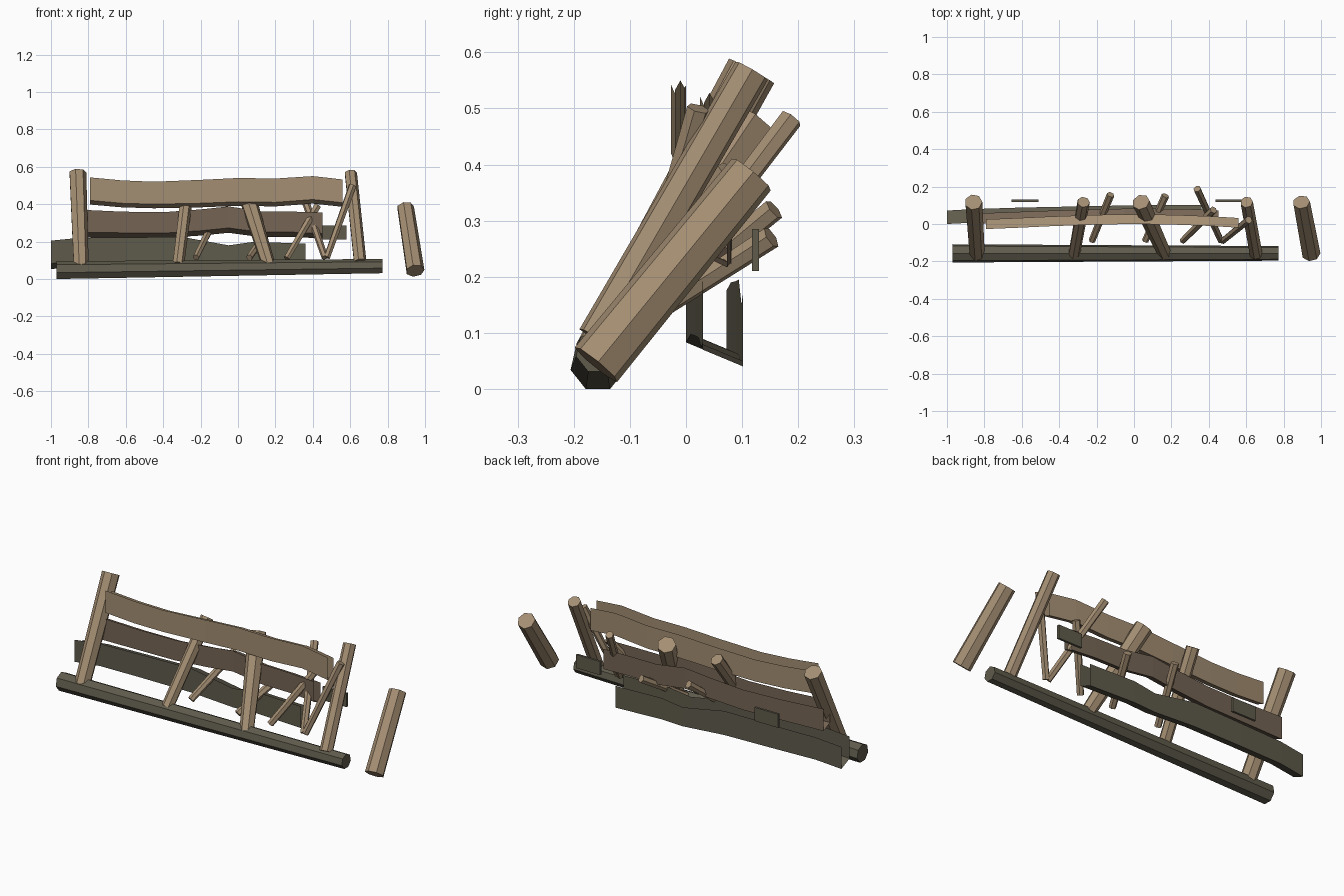
import bpy, bmesh, math
from mathutils import Vector

if "Cube" in bpy.data.objects:
    bpy.data.objects.remove(bpy.data.objects["Cube"])


def material(name, rgb):
    m = bpy.data.materials.new(name)
    m.diffuse_color = (*rgb, 1)
    m.use_nodes = True
    m.node_tree.nodes["Principled BSDF"].inputs["Base Color"].default_value = m.diffuse_color
    return m


TAN = material("pale_wood", (0.37, 0.27, 0.17))
BROWN = material("brown_wood", (0.18, 0.13, 0.09))
DARK = material("dark_wood", (0.115, 0.105, 0.072))


def finish(name, bm, mat):
    bmesh.ops.recalc_face_normals(bm, faces=bm.faces)
    me = bpy.data.meshes.new(name)
    bm.to_mesh(me)
    bm.free()
    me.materials.append(mat)
    ob = bpy.data.objects.new(name, me)
    bpy.context.collection.objects.link(ob)
    return ob


def pole(name, a, b, ra, rb, mat, sides=7):
    """Faceted, tapered pole from point a to point b."""
    a, b = Vector(a), Vector(b)
    axis = (b - a).normalized()
    u = axis.cross(Vector((1, 0, 0)) if abs(axis.x) < 0.8 else Vector((0, 0, 1))).normalized()
    v = axis.cross(u)
    bm = bmesh.new()
    rings = []
    for c, r in ((a, ra), (b, rb)):
        ring = []
        for i in range(sides):
            t = 2 * math.pi * (i + 0.25) / sides
            ring.append(bm.verts.new(c + r * (u * math.cos(t) + v * math.sin(t))))
        rings.append(ring)
    for i in range(sides):
        j = (i + 1) % sides
        bm.faces.new((rings[0][i], rings[0][j], rings[1][j], rings[1][i]))
    bm.faces.new(rings[0])
    bm.faces.new(rings[1])
    return finish(name, bm, mat)


def plank(name, stations, depth, drop, mat):
    """Warped hollow plank, open on top and at the ends; stations are (x, front y, bottom z, top z)."""
    bm = bmesh.new()
    rings = [[bm.verts.new(p) for p in ((x, y, zt), (x, y, zb),
                                        (x, y + depth, zb - drop), (x, y + depth, zt - drop))]
             for x, y, zb, zt in stations]
    for r, s in zip(rings, rings[1:]):
        for i in range(3):
            bm.faces.new((r[i], r[i + 1], s[i + 1], s[i]))
    return finish(name, bm, mat)


def chip(name, x0, x1, z0, z1):
    """Thin block on the back of the planks."""
    bm = bmesh.new()
    bmesh.ops.create_cube(bm, size=1)
    for v in bm.verts:
        v.co = ((x0 + x1) / 2 + v.co.x * (x1 - x0), 0.124 + v.co.y * 0.012,
                (z0 + z1) / 2 + v.co.z * (z1 - z0))
    return finish(name, bm, DARK)


# Ground log
pole("ground_log", (-0.97, -0.157, 0.045), (0.772, -0.157, 0.067), 0.05, 0.04, DARK)

# Leaning posts: bottom x, bottom z, top x, top z, bottom radius, top radius
posts = [(-0.84, 0.06, -0.858, 0.567, 0.042, 0.047),
         (-0.32, 0.075, -0.27, 0.48, 0.032, 0.034),
         (0.165, 0.068, 0.037, 0.48, 0.037, 0.048),
         (0.652, 0.09, 0.602, 0.567, 0.035, 0.034),
         (0.947, 0.044, 0.895, 0.383, 0.05, 0.046)]
for i, (xb, zb, xt, zt, rb, rt) in enumerate(posts):
    pole(f"leaning_post_{i + 1}", (xb, -0.16, zb), (xt, 0.117, zt), rb, rt, TAN)

# Thin bracing sticks
sticks = [((-0.225, -0.09, 0.115), (-0.125, 0.157, 0.32)),
          ((0.06, -0.09, 0.115), (0.168, 0.152, 0.27)),
          ((0.26, -0.09, 0.11), (0.425, 0.075, 0.39)),
          ((0.465, -0.09, 0.115), (0.337, 0.188, 0.482)),
          ((0.475, -0.09, 0.115), (0.613, 0.022, 0.5))]
for i, (a, b) in enumerate(sticks):
    pole(f"brace_stick_{i + 1}", a, b, 0.018, 0.021, TAN, 6)

# Warped planks, top to bottom
plank("top_plank", [(-0.79, -0.027, 0.42, 0.543), (-0.62, -0.02, 0.405, 0.527),
                    (-0.45, -0.012, 0.40, 0.52), (-0.2, -0.003, 0.405, 0.53),
                    (0.0, 0.0, 0.413, 0.54), (0.2, -0.003, 0.41, 0.537),
                    (0.4, -0.01, 0.425, 0.55), (0.56, -0.02, 0.408, 0.532)],
      0.052, 0.022, TAN)
plank("middle_plank", [(-0.88, 0.0, 0.25, 0.372), (-0.62, 0.01, 0.247, 0.36),
                       (-0.4, 0.018, 0.245, 0.357), (-0.2, 0.023, 0.258, 0.372),
                       (-0.05, 0.027, 0.273, 0.388), (0.12, 0.027, 0.25, 0.362),
                       (0.3, 0.024, 0.25, 0.36), (0.452, 0.018, 0.243, 0.355)],
      0.055, 0.026, BROWN)
plank("bottom_plank", [(-1.0, 0.0, 0.083, 0.205), (-0.85, 0.008, 0.097, 0.22),
                       (-0.6, 0.016, 0.095, 0.222), (-0.3, 0.022, 0.092, 0.225),
                       (-0.05, 0.027, 0.075, 0.18), (0.08, 0.029, 0.08, 0.198),
                       (0.36, 0.03, 0.07, 0.19)],
      0.072, 0.03, DARK)

# Small wood chips at the back
chip("left_chip", -0.655, -0.51, 0.21, 0.285)
chip("right_chip", 0.435, 0.58, 0.21, 0.285)
